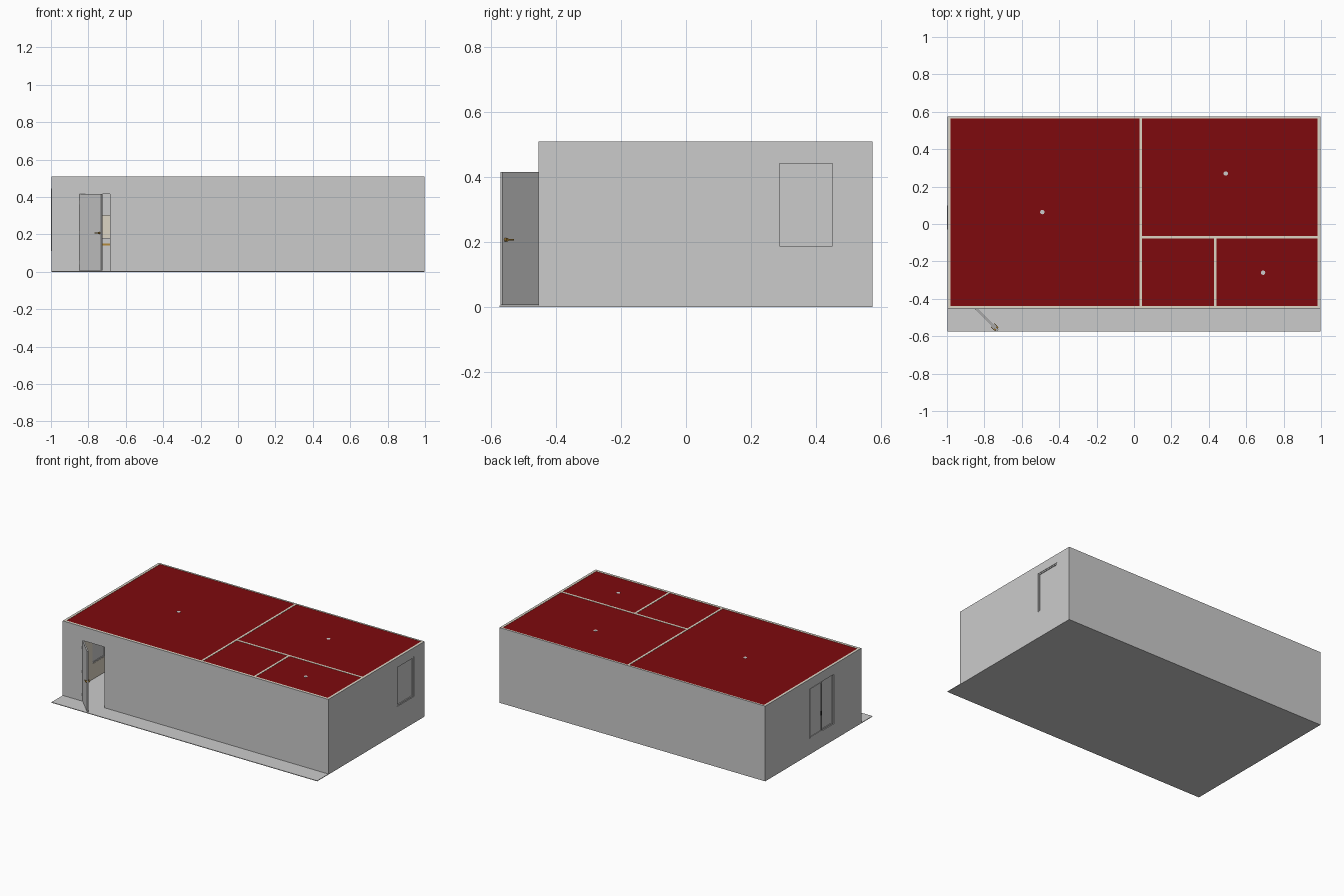
import bpy, math
from mathutils import Matrix, Vector

if "Cube" in bpy.data.objects:
    bpy.data.objects.remove(bpy.data.objects["Cube"])


def mat(name, r, g, b):
    m = bpy.data.materials.new(name)
    m.diffuse_color = (r, g, b, 1)
    m.use_nodes = True
    m.node_tree.nodes["Principled BSDF"].inputs["Base Color"].default_value = m.diffuse_color
    return m


RED = mat("red", 0.21, 0.003, 0.004)
CREAM = mat("cream", 0.72, 0.66, 0.55)
GOLD = mat("brass", 0.45, 0.25, 0.04)
DARK = mat("dark", 0.05, 0.05, 0.05)


def box(name, x0, x1, y0, y1, z0, z1, m=None):
    bpy.ops.mesh.primitive_cube_add(size=1)
    o = bpy.context.object
    o.name = name
    o.data.transform(Matrix.Translation(((x0 + x1) / 2, (y0 + y1) / 2, (z0 + z1) / 2))
                     @ Matrix.Diagonal((x1 - x0, y1 - y0, z1 - z0, 1)))
    if m:
        o.data.materials.append(m)
    return o


def cyl(name, p, r, h, m=None, axis='Z', n=20):
    rot = {'Z': (0, 0, 0), 'X': (0, math.pi / 2, 0), 'Y': (math.pi / 2, 0, 0)}[axis]
    bpy.ops.mesh.primitive_cylinder_add(vertices=n, radius=r, depth=h, location=p, rotation=rot)
    o = bpy.context.object
    o.name = name
    if m:
        o.data.materials.append(m)
    bpy.ops.object.shade_smooth_by_angle()
    return o


def cut(o, *bounds):
    c = box("cutter", *bounds)
    mod = o.modifiers.new("cut", 'BOOLEAN')
    mod.operation, mod.object, mod.solver = 'DIFFERENCE', c, 'EXACT'
    bpy.context.view_layer.objects.active = o
    bpy.ops.object.modifier_apply(modifier=mod.name)
    bpy.data.objects.remove(c, do_unlink=True)


def window(name, x0, x1, y0, y1, z0, z1, w=0.008):
    # four frame bars in a wall that runs along y
    box(name + "_sill", x0, x1, y0, y1, z0, z0 + w)
    box(name + "_head", x0, x1, y0, y1, z1 - w, z1)
    for i, y in enumerate((y0, y1 - w)):
        box(f"{name}_stile_{i}", x0, x1, y, y + w, z0 + w, z1 - w)
    xm = (x0 + x1) / 2
    box(name + "_pane", xm - 0.001, xm + 0.001, y0 + w, y1 - w, z0 + w, z1 - w)


X, YF, YB, H, F = 0.997, -0.455, 0.575, 0.51, 0.004

# floor slab with porch strip
box("floor", -X, X, -0.575, YB, 0, F)

# grey outer shell and cream lining
shell = box("outer_wall", -X, X, YF, YB, F, H)
cut(shell, -X + 0.005, X - 0.005, YF + 0.005, YB - 0.005, -1, 1)
lining = box("wall_lining", -X + 0.005, X - 0.005, YF + 0.005, YB - 0.005, F, H, CREAM)
cut(lining, -0.98, 0.98, -0.438, 0.564, -1, 1)
for w in (shell, lining):
    cut(w, -0.85, -0.68, -0.6, -0.4, -0.1, 0.42)      # entrance
    cut(w, -1.1, -0.9, -0.16, 0.10, 0.11, 0.445)      # left window
    cut(w, 0.9, 1.1, 0.28, 0.46, 0.18, 0.45)          # right window

# inner partitions with doorways
p = box("long_partition", 0.03, 0.044, -0.438, 0.564, F, H, CREAM)
cut(p, 0, 0.1, 0.34, 0.51, -0.1, 0.42)
p = box("bedroom_partition", 0.044, 0.98, -0.077, -0.063, F, H, CREAM)
cut(p, 0.07, 0.24, -0.2, 0, -0.1, 0.42)
cut(p, 0.46, 0.63, -0.2, 0, -0.1, 0.42)
p = box("bath_partition", 0.427, 0.441, -0.438, -0.077, F, H, CREAM)
cut(p, 0.4, 0.5, -0.26, -0.09, -0.1, 0.42)

# red ceilings, one per room
for name, b in {"living": (-0.98, 0.03, -0.438, 0.564), "bedroom": (0.044, 0.98, -0.063, 0.564),
                "hall": (0.044, 0.427, -0.438, -0.077), "bath": (0.441, 0.98, -0.438, -0.077)}.items():
    box(name + "_ceiling", *b, 0.5, 0.5085, RED)

# ceiling lamps, their fixing plates showing on top
for i, (x, y) in enumerate(((-0.49, 0.064), (0.49, 0.27), (0.69, -0.26))):
    cyl(f"lamp_plate_{i}", (x, y, 0.504), 0.012, 0.011)
    cyl(f"lamp_shade_{i}", (x, y, 0.488), 0.035, 0.022)

# windows: sliding pair on the left, single sash on the right
window("left_sash_back", -0.992, -0.982, -0.16, -0.02, 0.11, 0.445)
window("left_sash_front", -0.9995, -0.990, -0.03, 0.10, 0.11, 0.445)
box("left_window_handle", -1.0, -0.992, -0.028, -0.021, 0.22, 0.25, DARK)
window("right_window", 0.982, 0.994, 0.28, 0.46, 0.18, 0.45)

# entrance frame
for i, x in enumerate((-0.85, -0.684)):
    box(f"door_jamb_{i}", x, x + 0.004, YF, -0.438, F, 0.42)
box("door_head", -0.85, -0.68, YF, -0.438, 0.416, 0.42)

# open entrance door, modelled closed and swung about its hinge
parts = [box("door_leaf", 0, 0.165, 0, 0.009, F + 0.002, 0.416)]
for s, y in (("outer", -0.008), ("inner", 0.017)):
    parts.append(cyl(f"door_rose_{s}", (0.152, 0.0045 + (y - 0.0045) * 0.6, 0.207), 0.006, 0.008, GOLD, 'Y'))
    parts.append(box(f"door_lever_{s}", 0.125, 0.155, y - 0.002, y + 0.002, 0.205, 0.209, GOLD))
for i, z in enumerate((0.05, 0.207, 0.37)):
    parts.append(cyl(f"door_hinge_{i}", (0, 0.0, z), 0.002, 0.02, DARK))
swing = Matrix.Translation(Vector((-0.848, YF, 0))) @ Matrix.Rotation(math.radians(-45), 4, 'Z')
for o in parts:
    o.matrix_world = swing @ o.matrix_basis

# kitchen run along the back wall
box("base_cabinets", -0.95, -0.40, 0.44, 0.563, F, 0.14)
box("worktop_trim", -0.95, -0.40, 0.436, 0.563, 0.14, 0.15, GOLD)
box("worktop", -0.95, -0.40, 0.434, 0.563, 0.15, 0.18)
box("wall_cabinets", -0.95, -0.40, 0.49, 0.563, 0.30, 0.42)

# bed
box("bed_base", 0.66, 0.97, 0.02, 0.26, F, 0.06, GOLD)
box("mattress", 0.665, 0.965, 0.025, 0.255, 0.06, 0.1)
box("pillow", 0.89, 0.955, 0.06, 0.22, 0.1, 0.12)

# toilet
cyl("toilet_bowl", (0.73, -0.35, 0.044), 0.035, 0.08)
box("toilet_tank", 0.69, 0.77, -0.437, -0.39, 0.05, 0.16)
